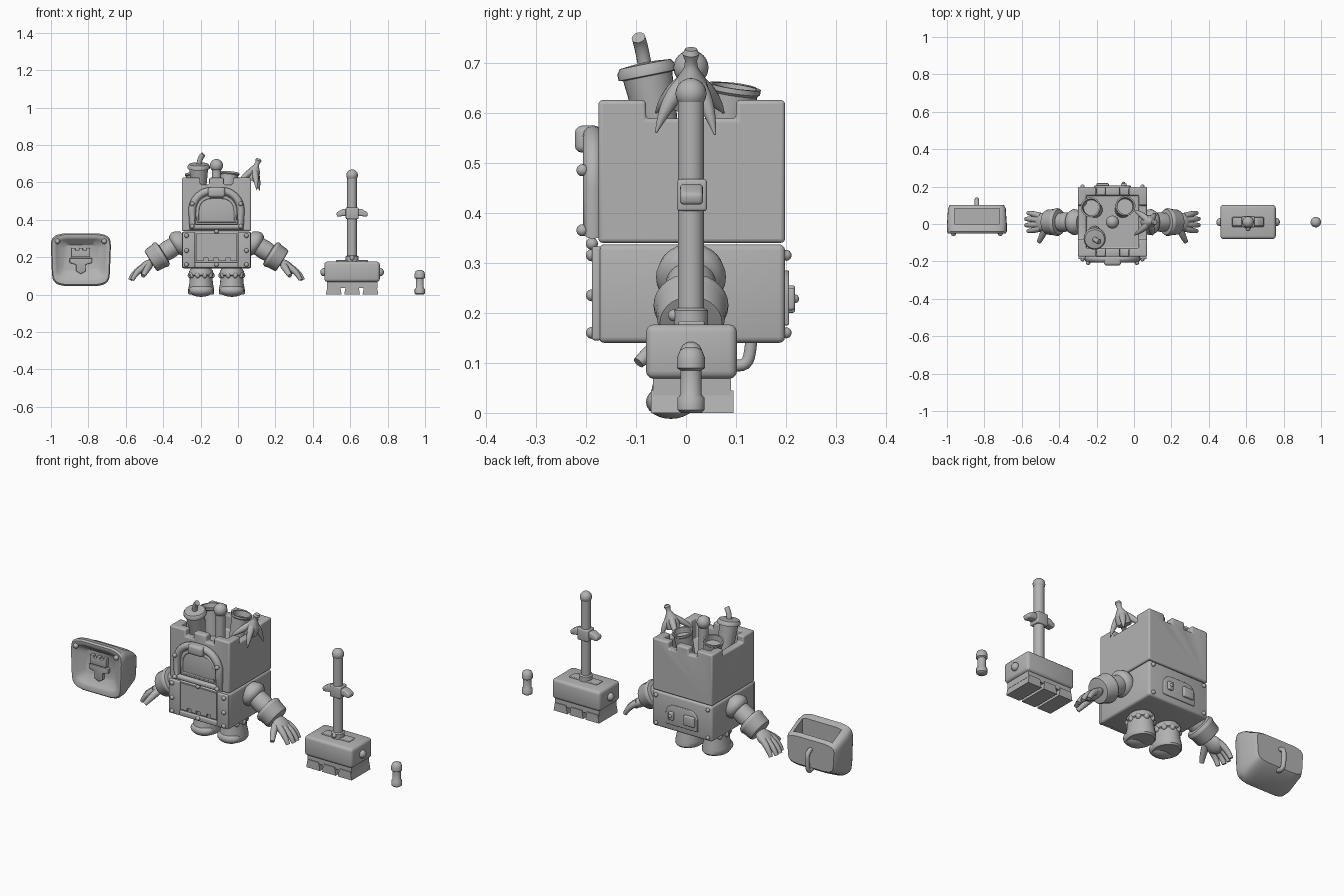
import bpy, bmesh, math
from mathutils import Vector, Matrix

if "Cube" in bpy.data.objects:
    bpy.data.objects.remove(bpy.data.objects["Cube"])

CX, CY = -0.115, 0.01      # centre of the figure
grey = bpy.data.materials.new("clay_grey")
grey.use_nodes = True
grey.diffuse_color = (0.45, 0.45, 0.45, 1)
grey.node_tree.nodes["Principled BSDF"].inputs["Base Color"].default_value = (0.45, 0.45, 0.45, 1)


def activate(ob):
    bpy.ops.object.select_all(action='DESELECT')
    ob.select_set(True)
    bpy.context.view_layer.objects.active = ob


def finish(ob, bevel=0):
    activate(ob)
    if bevel:
        m = ob.modifiers.new("round", 'BEVEL')
        m.width, m.segments, m.limit_method = bevel, 3, 'ANGLE'
        bpy.ops.object.modifier_apply(modifier=m.name)
    ob.data.materials.clear()
    ob.data.materials.append(grey)
    bpy.ops.object.shade_smooth_by_angle(angle=math.radians(42))
    return ob


def from_bmesh(name, bm, bevel=0):
    bmesh.ops.recalc_face_normals(bm, faces=bm.faces)
    me = bpy.data.meshes.new(name)
    bm.to_mesh(me)
    bm.free()
    ob = bpy.data.objects.new(name, me)
    bpy.context.collection.objects.link(ob)
    return finish(ob, bevel)


def loft(name, rings, bevel=0):
    bm = bmesh.new()
    rows = [[bm.verts.new(p) for p in ring] for ring in rings]
    n = len(rows[0])
    for a, b in zip(rows, rows[1:]):
        for i in range(n):
            bm.faces.new((a[i], a[(i + 1) % n], b[(i + 1) % n], b[i]))
    bm.faces.new(rows[0])
    bm.faces.new(rows[-1])
    return from_bmesh(name, bm, bevel)


def prism(name, outline, y0, y1, bevel=0):
    return loft(name, [[(x, y, z) for x, z in outline] for y in (y0, y1)], bevel)


def box(name, x, y, z, bevel=0):
    return prism(name, [(x[0], z[0]), (x[1], z[0]), (x[1], z[1]), (x[0], z[1])], *y, bevel)


def lathe(name, profile, loc, axis=(0, 0, 1), sy=1, segs=28):
    rot = Vector((0, 0, 1)).rotation_difference(Vector(axis).normalized())
    rings = []
    for r, h in profile:
        ring = [Vector((r * math.cos(i * math.tau / segs), sy * r * math.sin(i * math.tau / segs), h))
                for i in range(segs)]
        rings.append([Vector(loc) + rot @ p for p in ring])
    return loft(name, rings)


def ball(name, loc, size, rot=Matrix()):
    bm = bmesh.new()
    bmesh.ops.create_uvsphere(bm, u_segments=20, v_segments=12, radius=1)
    bm.transform(Matrix.Translation(loc) @ rot @ Matrix.Diagonal((*size, 1)))
    return from_bmesh(name, bm)


def tube(name, pts, radii, cyclic=False):
    cu = bpy.data.curves.new(name, 'CURVE')
    cu.dimensions, cu.bevel_depth, cu.bevel_resolution, cu.use_fill_caps = '3D', 1, 4, True
    sp = cu.splines.new('POLY' if cyclic else 'NURBS')
    sp.points.add(len(pts) - 1)
    for i, (q, p) in enumerate(zip(sp.points, pts)):
        q.co = (*p, 1)
        q.radius = radii[i] if isinstance(radii, (list, tuple)) else radii
    sp.use_cyclic_u = cyclic
    if not cyclic:
        sp.use_endpoint_u, sp.order_u, sp.resolution_u = True, 3, 5
    ob = bpy.data.objects.new(name, cu)
    bpy.context.collection.objects.link(ob)
    activate(ob)
    bpy.ops.object.convert(target='MESH')
    return finish(bpy.context.view_layer.objects.active)


def cut(ob, cutter):
    m = ob.modifiers.new("cut", 'BOOLEAN')
    m.operation, m.solver, m.object = 'DIFFERENCE', 'EXACT', cutter
    activate(ob)
    bpy.ops.object.modifier_apply(modifier=m.name)
    bpy.data.objects.remove(cutter)


def mirrored(ob, name):
    me = ob.data.copy()
    me.transform(Matrix.Translation((2 * CX, 0, 0)) @ Matrix.Diagonal((-1, 1, 1, 1)))
    me.flip_normals()
    bpy.context.collection.objects.link(bpy.data.objects.new(name, me))


def arch(cx, hw, z0, z1, r):
    pts = [(cx - hw, z0), (cx + hw, z0)]
    for c, start in ((cx + hw - r, 0), (cx - hw + r, 90)):
        for k in range(9):
            a = math.radians(start + k * 11.25)
            pts.append((c + r * math.cos(a), z1 - r + r * math.sin(a)))
    return pts


def rivet(loc, r=0.012):
    ball("rivet", loc, (r, r, r))


# Tower body with open crenellated top
tower = box("tower", (-0.3, 0.07), (-0.175, 0.198), (0.34, 0.625))
cut(tower, box("hollow", (-0.255, 0.025), (-0.13, 0.153), (0.51, 0.7)))
for x in (-0.178, -0.052):
    cut(tower, box("notch", (x - 0.024, x + 0.024), (-0.3, 0.3), (0.588, 0.7)))
cut(tower, box("side_notch", (-0.5, 0.3), (-0.08, 0.1), (0.588, 0.7)))
finish(tower, 0.008)
box("lower_body", (-0.3, 0.07), (-0.175, 0.198), (0.14, 0.337), 0.012)

# Lower front panel: strips, crenellated door, rivets
for x in (-0.297, 0.0):
    box("side_strip", (x, x + 0.067), (-0.188, -0.17), (0.145, 0.333), 0.005)
box("bottom_strip", (-0.232, 0.002), (-0.188, -0.17), (0.145, 0.172), 0.005)
door = [(-0.225, 0.328), (-0.225, 0.18)]
for x in (-0.185, -0.13, -0.065):
    door += [(x, 0.18), (x, 0.196), (x + 0.025, 0.196), (x + 0.025, 0.18)]
prism("door", door + [(-0.005, 0.18), (-0.005, 0.328)], -0.184, -0.17)
for x in (-0.275, 0.045):
    for z in (0.16, 0.235, 0.315):
        rivet((x, -0.188, z))
        if z != 0.235:
            rivet((x, 0.2, z), 0.011)
rivet((CX, -0.188, 0.16))
rivet((CX, -0.188, 0.338))

# Arched window
frame = arch(CX, 0.13, 0.362, 0.555, 0.105)
tube("window_frame", [(x, -0.186, z) for x, z in frame], 0.02, True)
prism("window_pane", arch(CX, 0.112, 0.375, 0.535, 0.085), -0.187, -0.17, 0.006)
tube("window_trim", [(x, -0.185, z) for x, z in arch(CX, 0.1, 0.392, 0.52, 0.07)], 0.008, True)
box("window_clip", (CX - 0.046, CX + 0.046), (-0.222, -0.17), (0.52, 0.574), 0.014)
for x in (-0.245, 0.015):
    for z in (0.365, 0.485):
        rivet((x, -0.207, z))

# Back hatch with knob and small window
prism("back_hatch", arch(CX, 0.098, 0.175, 0.285, 0.05), 0.19, 0.206, 0.004)
box("hatch_window", (-0.2, -0.135), (0.2, 0.218), (0.2, 0.255), 0.005)
box("hatch_latch", (-0.07, -0.04), (0.2, 0.218), (0.205, 0.25), 0.006)
rivet((-0.055, 0.217, 0.228), 0.009)

# Boots
boot = lathe("left_boot", [(0.064, 0), (0.07, 0.008), (0.069, 0.03), (0.063, 0.06), (0.06, 0.1),
                           (0.066, 0.104), (0.064, 0.125), (0.05, 0.145)], (-0.033, CY, 0), sy=1.2)
cuff = [ball("left_boot_scallop", (-0.033 + 0.058 * math.cos(a), CY + 0.07 * math.sin(a), 0.103),
             (0.014, 0.014, 0.016)) for a in [i * math.tau / 10 for i in range(10)]]
toe = ball("left_toe", (-0.033, -0.03, 0.022), (0.066, 0.05, 0.034))
for part in [boot, toe] + cuff:
    mirrored(part, part.name.replace("left", "right"))

# Arms
axis = (0.85, 0, -0.53)
arm = [lathe("left_arm", [(0.05, -0.01), (0.066, 0.015), (0.07, 0.035), (0.06, 0.055), (0.05, 0.06),
                          (0.052, 0.1), (0.046, 0.15)], (0.06, CY, 0.29), axis),
       lathe("left_cuff", [(0.045, 0.125), (0.068, 0.13), (0.075, 0.142), (0.073, 0.152), (0.07, 0.158),
                           (0.067, 0.2), (0.062, 0.208), (0.042, 0.21)], (0.06, CY, 0.29), axis),
       ball("left_palm", (0.263, CY, 0.15), (0.052, 0.05, 0.027), Matrix.Rotation(0.68, 4, 'Y'))]
for k, y in enumerate((-0.036, -0.006, 0.026, 0.056)):
    reach = 0.0 if k in (1, 2) else 0.012
    arm.append(tube("left_finger", [(0.27, 0.01 + (y - 0.01) * 0.7, 0.15), (0.325 - reach, y, 0.125),
                                    (0.347 - reach, y * 1.05, 0.078)], [0.018, 0.016, 0.011]))
arm.append(tube("left_thumb", [(0.245, -0.02, 0.155), (0.26, -0.065, 0.13), (0.278, -0.095, 0.1)],
                [0.02, 0.018, 0.012]))
for part in arm:
    mirrored(part, part.name.replace("left", "right"))

# Rubbish poking out of the tower
tilt = (0, -0.2, 1)
lathe("drink_cup", [(0.036, -0.03), (0.05, 0.125), (0.059, 0.127), (0.059, 0.14), (0.052, 0.15),
                    (0.02, 0.153)], (-0.21, -0.052, 0.55), tilt)
tube("straw", [(-0.21, -0.08, 0.68), (-0.207, -0.088, 0.73), (-0.185, -0.095, 0.75)], 0.014)
lathe("lever", [(0.025, 0), (0.025, 0.17)], (CX, CY, 0.51))
ball("lever_knob", (CX, CY, 0.69), (0.035, 0.035, 0.035))
for x, lean in ((-0.21, (-0.15, 0.1, 1)), (-0.06, (0.1, 0.15, 1))):
    lathe("open_can", [(0.042, 0), (0.048, 0.135), (0.053, 0.14), (0.053, 0.15), (0.045, 0.15),
                       (0.042, 0.12)], (x, 0.075, 0.505), lean)
lathe("peel_top", [(0.035, 0), (0.038, 0.03), (0.03, 0.06), (0.014, 0.085), (0.012, 0.1),
                   (0.017, 0.115), (0.012, 0.125)], (0.068, CY, 0.61), (0.38, 0, 1))
for x, y, z in ((0.1, -0.06, 0.56), (0.115, 0.058, 0.556), (0.0, -0.06, 0.6), (0.0, 0.075, 0.6)):
    tube("peel_strip", [(0.085, CY, 0.67), (0.075 + (x - 0.06) * 0.5, CY + (y - CY) * 0.6, 0.64), (x, y, z)],
         [0.015, 0.024, 0.002])

# Pouch with front recess, emblem, top opening and handle
PX = -0.84


def bowed(y, hw, z0, z1, n=24, slant=0.0):
    pts, h = [], (z1 - z0) / 2
    for i in range(n):
        a = math.tau * (i + 0.5) / n
        u, v = [math.copysign(abs(t) ** 0.28, t) for t in (math.cos(a), math.sin(a))]
        bow = 0.1 * h * (1 - u * u)
        pts.append((PX + hw * u * (1 + 0.03 * v), y + slant * v, z0 + h + v * (h + bow) - 0.05 * h * v))
    return pts


pouch = loft("pouch", [bowed(-0.012, 0.095, 0.125, 0.265), bowed(-0.043, 0.13, 0.09, 0.295),
                       bowed(-0.05, 0.14, 0.08, 0.302), bowed(-0.05, 0.153, 0.056, 0.318),
                       bowed(-0.04, 0.158, 0.048, 0.325), bowed(-0.005, 0.158, 0.05, 0.318),
                       bowed(0.085, 0.152, 0.095, 0.272), bowed(0.102, 0.142, 0.11, 0.26)])
cut(pouch, box("pouch_opening", (-0.96, -0.72), (0.0, 0.082), (0.17, 0.5)))
finish(pouch)
prism("emblem_tower", [(-0.89, 0.25), (-0.89, 0.2), (-0.79, 0.2), (-0.79, 0.25), (-0.81, 0.25), (-0.81, 0.237),
                       (-0.83, 0.237), (-0.83, 0.25), (-0.85, 0.25), (-0.85, 0.237), (-0.87, 0.237),
                       (-0.87, 0.25)], -0.034, 0.0, 0.003)
prism("emblem_base", [(-0.9, 0.195), (-0.78, 0.195), (-0.78, 0.17), (-0.815, 0.16), (-0.815, 0.125),
                      (-0.84, 0.11), (-0.865, 0.125), (-0.865, 0.16), (-0.9, 0.17)], -0.03, 0.0, 0.003)
for x in (-0.965, -0.715):
    rivet((x, -0.05, 0.285), 0.014)
tube("pouch_handle", [(PX, 0.09, 0.21), (PX, 0.13, 0.21), (PX, 0.132, 0.14), (PX, 0.12, 0.085),
                      (PX, 0.085, 0.1)], 0.012)

# Broom: block head, toothed base, handle with guard
BX = 0.61
box("broom_head", (0.462, 0.758), (-0.08, 0.102), (0.068, 0.177), 0.016)
box("broom_base", (0.475, 0.745), (-0.066, 0.09), (0.035, 0.08))
for x in (0.512, BX, 0.708):
    prism("broom_tooth", [(x - 0.034, 0.045), (x - 0.042, 0), (x + 0.042, 0), (x + 0.034, 0.045)], -0.07, 0.095)
for x in (0.46, 0.76):
    ball("head_bolt", (x, CY, 0.12), (0.02, 0.022, 0.022))
box("handle_plate", (0.525, 0.695), (-0.015, 0.037), (0.17, 0.184), 0.004)
lathe("broom_handle", [(0.034, 0), (0.034, 0.03), (0.026, 0.035), (0.026, 0.455)], (BX, CY, 0.175))
ball("handle_pommel", (BX, CY, 0.638), (0.031, 0.031, 0.031))
rivet((BX, -0.024, 0.195))
box("guard_block", (BX - 0.034, BX + 0.034), (-0.018, 0.042), (0.403, 0.467), 0.006)
for s in (-1, 1):
    prism("guard_wing", [(BX, 0.455), (BX + s * 0.05, 0.458), (BX + s * 0.085, 0.438), (BX + s * 0.08, 0.415),
                         (BX + s * 0.05, 0.42), (BX, 0.42)], -0.012, 0.034, 0.008)

# Small capsule
lathe("capsule", [(0.02, 0), (0.027, 0.006), (0.027, 0.03), (0.021, 0.037), (0.021, 0.085), (0.028, 0.09),
                  (0.028, 0.11), (0.022, 0.125), (0.01, 0.132)], (0.972, CY, 0))
